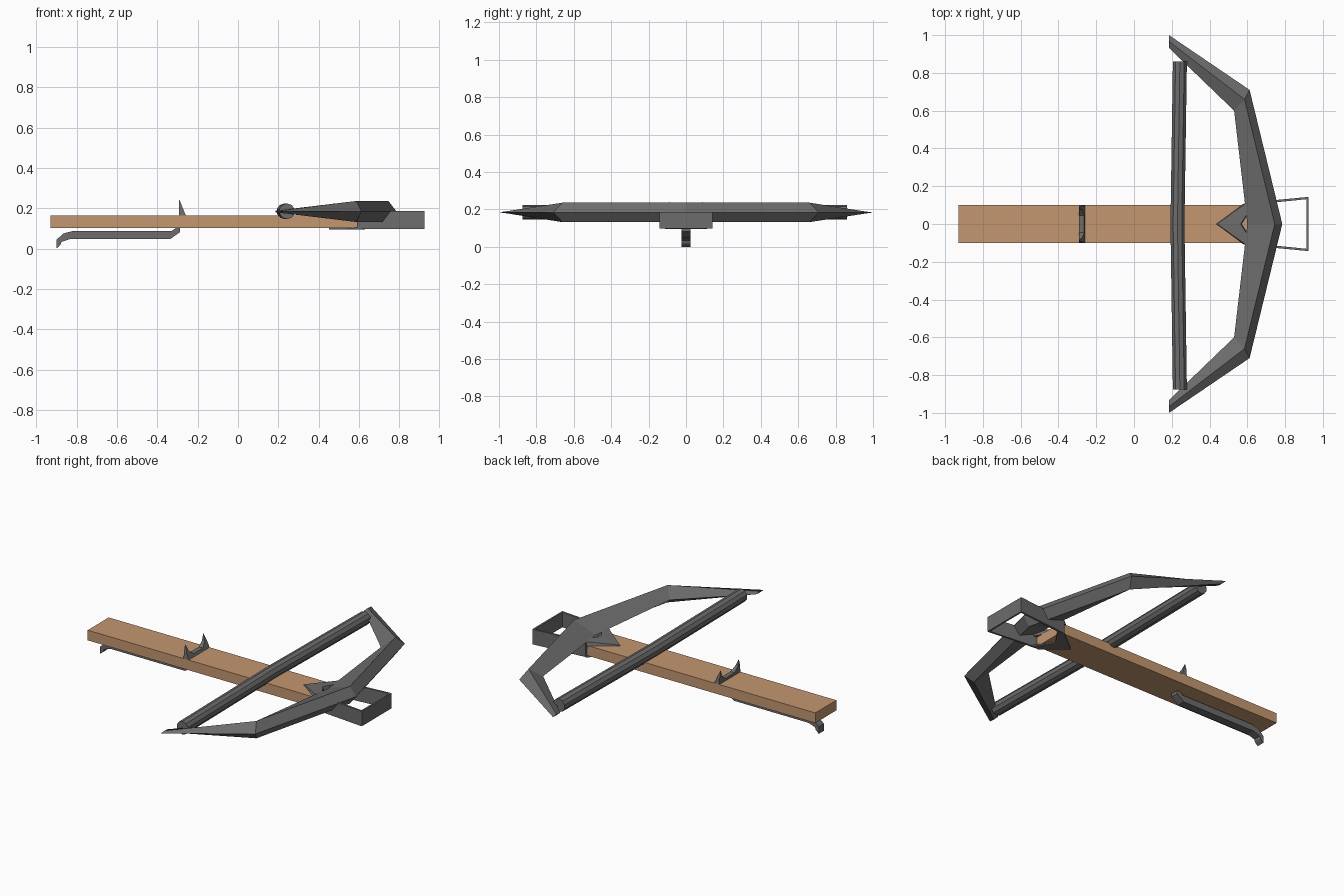
import bpy, bmesh, math
from mathutils import Vector

if "Cube" in bpy.data.objects:
    bpy.data.objects.remove(bpy.data.objects["Cube"])


def material(name, rgb):
    m = bpy.data.materials.new(name)
    m.diffuse_color = (*rgb, 1)
    m.use_nodes = True
    m.node_tree.nodes["Principled BSDF"].inputs["Base Color"].default_value = m.diffuse_color
    return m


WOOD = material("wood", (0.55, 0.31, 0.16))
METAL = material("dark metal", (0.15, 0.15, 0.15))


def finish(bm, name, mat):
    bmesh.ops.recalc_face_normals(bm, faces=bm.faces)
    me = bpy.data.meshes.new(name)
    bm.to_mesh(me)
    bm.free()
    me.materials.append(mat)
    ob = bpy.data.objects.new(name, me)
    bpy.context.collection.objects.link(ob)
    return ob


def prism(name, pts, offset, mat):
    """Extrude a closed 3D outline along an offset vector."""
    bm = bmesh.new()
    f = bm.faces.new([bm.verts.new(p) for p in pts])
    ext = bmesh.ops.extrude_face_region(bm, geom=[f])
    bmesh.ops.translate(bm, vec=offset,
                        verts=[v for v in ext["geom"] if isinstance(v, bmesh.types.BMVert)])
    return finish(bm, name, mat)


def loft(name, rings, mat):
    """Skin a list of equal-sized rings and cap both ends."""
    bm = bmesh.new()
    vs = [[bm.verts.new(p) for p in r] for r in rings]
    n = len(vs[0])
    for a, b in zip(vs, vs[1:]):
        for i in range(n):
            bm.faces.new((a[i], a[(i + 1) % n], b[(i + 1) % n], b[i]))
    bm.faces.new(vs[0])
    bm.faces.new(vs[-1])
    return finish(bm, name, mat)


# Wooden stock
prism("stock", [(-0.93, -0.1, 0.102), (0.605, -0.1, 0.102), (0.605, 0.1, 0.102), (-0.93, 0.1, 0.102)],
      (0, 0, 0.061), WOOD)

# Bow limbs: diamond sections (inner xy, ridge xy, outer xy, half height)
half = [((0.185, 0.932), (0.187, 0.965), (0.185, 1.0), 0.004),
        ((0.53, 0.60), (0.585, 0.66), (0.612, 0.71), 0.052),
        ((0.60, 0.0), (0.745, 0.0), (0.785, 0.0), 0.052)]


def diamond(sec, s):
    i, r, o, h = sec
    return [(i[0], s * i[1], 0.184), (r[0], s * r[1], 0.184 + h),
            (o[0], s * o[1], 0.184), (r[0], s * r[1], 0.184 - h)]


loft("bow", [diamond(s, 1) for s in half] + [diamond(s, -1) for s in half[1::-1]], METAL)

# Thick bowstring, slightly bent at the middle
rings = []
for x, y in ((0.243, 0.86), (0.23, 0.0), (0.243, -0.875)):
    rings.append([(x + 0.039 * math.cos(a), y, 0.185 + 0.039 * math.sin(a))
                  for a in (math.tau * (k + 0.5) / 10 for k in range(10))])
loft("bowstring", rings, METAL)

# Front stirrup: crossbar and two flared side plates
prism("stirrup_front", [(0.913, -0.142, 0.097), (0.923, -0.142, 0.097),
                        (0.923, 0.142, 0.097), (0.913, 0.142, 0.097)], (0, 0, 0.09), METAL)
for s, side in ((1, "left"), (-1, "right")):
    prism("stirrup_side_" + side,
          [(0.59, s * 0.098, 0.097), (0.92, s * 0.132, 0.097),
           (0.92, s * 0.143, 0.097), (0.59, s * 0.112, 0.097)], (0, 0, 0.09), METAL)
    # V-shaped clamp arms above and below the stock, rising towards the bow
    loft("clamp_top_" + side,
         [[(0.43, 0, 0.16), (0.57, 0, 0.16), (0.565, 0, 0.186), (0.44, 0, 0.166)],
          [(0.58, s * 0.108, 0.16), (0.63, s * 0.102, 0.16),
           (0.63, s * 0.102, 0.187), (0.59, s * 0.108, 0.187)]], METAL)
    prism("clamp_bottom_" + side,
          [(0.45, 0, 0.095), (0.56, 0, 0.095), (0.63, s * 0.1, 0.095), (0.59, s * 0.112, 0.095)],
          (0, 0, 0.009), METAL)

# Two-pronged string catch: U outline, front face sloping down
outline = [(-0.1, 0.16), (-0.096, 0.205), (-0.086, 0.242), (-0.075, 0.205), (-0.045, 0.178),
           (0.045, 0.178), (0.075, 0.205), (0.086, 0.242), (0.096, 0.205), (0.1, 0.16)]
loft("string_catch", [[(-0.292, y, z) for y, z in outline],
                      [(-0.257 - 0.033 * (z - 0.16) / 0.082, y, z) for y, z in outline]], METAL)

# Trigger lever beneath the stock
lever = [(-0.90, 0.0), (-0.88, 0.018), (-0.875, 0.033), (-0.83, 0.048), (-0.335, 0.048),
         (-0.287, 0.082), (-0.287, 0.104), (-0.305, 0.104), (-0.33, 0.087), (-0.82, 0.087),
         (-0.865, 0.075), (-0.90, 0.043)]
prism("trigger_lever", [(x, -0.024, z) for x, z in lever], (0, 0.048, 0), METAL)
